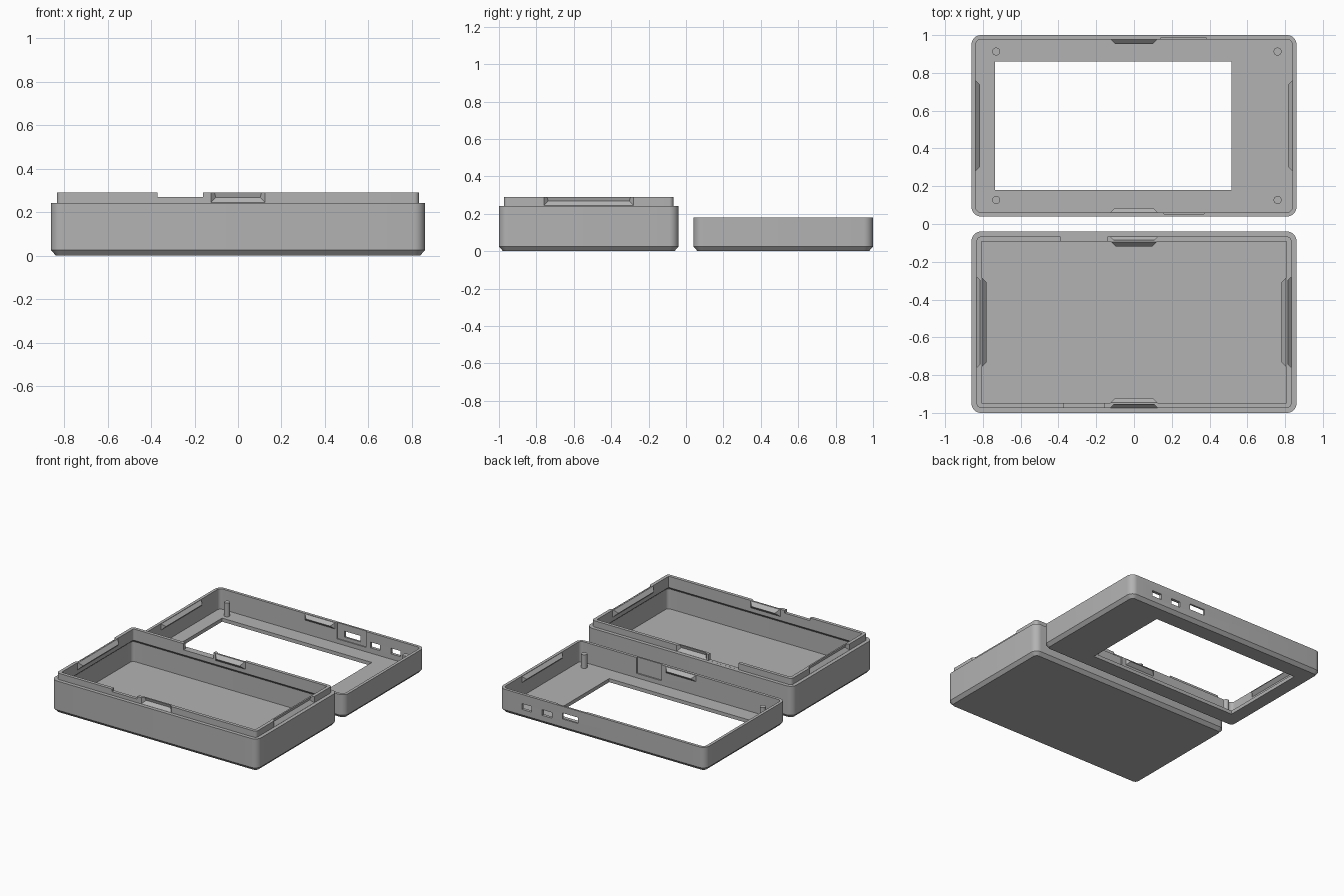
import bpy, bmesh, math
from mathutils import Vector

cube = bpy.data.objects.get("Cube")
if cube:
    bpy.data.objects.remove(cube)

grey = bpy.data.materials.new("mid_grey")
grey.use_nodes = True
colour = (0.45, 0.45, 0.45, 1)
grey.diffuse_color = colour
grey.node_tree.nodes["Principled BSDF"].inputs["Base Color"].default_value = colour

HALF_X, HALF_Y, RADIUS = 0.86, 0.48, 0.05
BASE_Y, LID_Y = -0.52, 0.52


def finish(bm, name):
    bmesh.ops.recalc_face_normals(bm, faces=bm.faces)
    mesh = bpy.data.meshes.new(name)
    bm.to_mesh(mesh)
    bm.free()
    mesh.materials.append(grey)
    obj = bpy.data.objects.new(name, mesh)
    bpy.context.collection.objects.link(obj)
    return obj


def tray(name, cy, profile, steps=8):
    """Loft rounded rectangles through (inset, height) pairs and cap both ends."""
    bm = bmesh.new()
    rings = []
    for inset, z in profile:
        r = max(RADIUS - inset, 0.006)
        ring = []
        for corner, (sx, sy) in enumerate([(1, 1), (-1, 1), (-1, -1), (1, -1)]):
            for i in range(steps + 1):
                a = (corner + i / steps) * math.pi / 2
                ring.append(bm.verts.new((sx * (HALF_X - inset - r) + r * math.cos(a),
                                          cy + sy * (HALF_Y - inset - r) + r * math.sin(a), z)))
        rings.append(ring)
    for low, high in zip(rings, rings[1:]):
        for i in range(len(low)):
            j = (i + 1) % len(low)
            bm.faces.new((low[i], low[j], high[j], high[i]))
    bm.faces.new(rings[0])
    bm.faces.new(rings[-1])
    return finish(bm, name)


def wedge(name, cy, side, start, profile):
    """Prism along one wall from (depth, height) pairs, its ends tapering inward."""
    sx, sy = side
    inward, along = Vector((-sx, -sy, 0)), Vector((-sy, sx, 0))
    wall = Vector((sx * HALF_X, cy + sy * HALF_Y, 0))
    half = 0.24 if sx else 0.125
    bm = bmesh.new()
    ends = []
    for sign in (-1, 1):
        ends.append([bm.verts.new(wall + inward * d + along * sign * (half + start - d)
                                  + Vector((0, 0, z))) for d, z in profile])
    for i in range(len(profile)):
        j = (i + 1) % len(profile)
        bm.faces.new((ends[0][i], ends[0][j], ends[1][j], ends[1][i]))
    for end in ends:
        bm.faces.new(end)
    return finish(bm, name)


def box(name, x0, x1, y0, y1, z0, z1):
    bm = bmesh.new()
    bmesh.ops.create_cube(bm, size=1)
    for v in bm.verts:
        v.co = ((x0 + x1) / 2 + v.co.x * (x1 - x0),
                (y0 + y1) / 2 + v.co.y * (y1 - y0),
                (z0 + z1) / 2 + v.co.z * (z1 - z0))
    return finish(bm, name)


def combine(obj, tool, operation):
    """Apply a boolean and discard the helper."""
    tool.hide_render = True
    mod = obj.modifiers.new("shape", "BOOLEAN")
    mod.operation, mod.object, mod.solver = operation, tool, "EXACT"
    bpy.context.view_layer.objects.active = obj
    bpy.ops.object.modifier_apply(modifier=mod.name)
    bpy.data.objects.remove(tool)


SIDES = [(1, 0), (-1, 0), (0, 1), (0, -1)]

# Deep base with an inset lip that plugs into the lid
base = tray("base_shell", BASE_Y, [(.022, 0), (0, .025), (0, .243), (.027, .243), (.027, .29),
                                   (.052, .29), (.052, .205), (.024, .18), (.024, .03)])

# Snap grooves outside the lip, backed by ridges inside it
for side in SIDES:
    combine(base, wedge("snap_backing", BASE_Y, side, .052,
                        [(.045, .235), (.052, .235), (.08, .262), (.056, .289), (.045, .289)]), "UNION")
for side in SIDES:
    combine(base, wedge("snap_groove", BASE_Y, side, .027,
                        [(0, .2435), (.027, .2435), (.05, .268), (.042, .295), (0, .295)]), "DIFFERENCE")

# Connector notches in the lip
combine(base, box("front_notch", -.37, -.16, -1.01, -.94, .27, .3), "DIFFERENCE")
combine(base, box("back_notch", -.39, -.14, -.1, -.03, .2435, .3), "DIFFERENCE")

# Shallow lid with a display window
lid = tray("lid_shell", LID_Y, [(.022, 0), (0, .025), (0, .18), (.022, .18), (.022, .027)])
combine(lid, box("window", -.735, .515, .18, .86, -.1, .1), "DIFFERENCE")

# Port openings and thinned wall pockets
for x0, x1, z0, z1 in [(.2, .33, .085, .13), (.42, .5, .067, .11), (.59, .67, .067, .11)]:
    combine(lid, box("port", x0, x1, .95, 1.05, z0, z1), "DIFFERENCE")
combine(lid, box("back_pocket", .14, .385, .95, .986, .06, .2), "DIFFERENCE")
combine(lid, box("front_pocket", .16, .37, .052, .08, .06, .2), "DIFFERENCE")

# Snap ridges inside the lid
for side in SIDES:
    combine(lid, wedge("snap_ridge", LID_Y, side, .022,
                       [(.015, .13), (.022, .13), (.046, .154), (.022, .177), (.015, .177)]), "UNION")

# Locating pegs
pegs = []
for x in (-.73, .76):
    for y in (.127, .913):
        bm = bmesh.new()
        bmesh.ops.create_cone(bm, cap_ends=True, segments=24, radius1=.021, radius2=.021, depth=.11)
        bmesh.ops.translate(bm, verts=bm.verts, vec=(x, y, .075))
        pegs.append(finish(bm, "locating_peg"))

# Smooth rounded corners, crisp edges
bpy.ops.object.select_all(action="DESELECT")
for obj in [base, lid] + pegs:
    obj.select_set(True)
bpy.context.view_layer.objects.active = base
bpy.ops.object.shade_smooth_by_angle(angle=math.radians(30))
